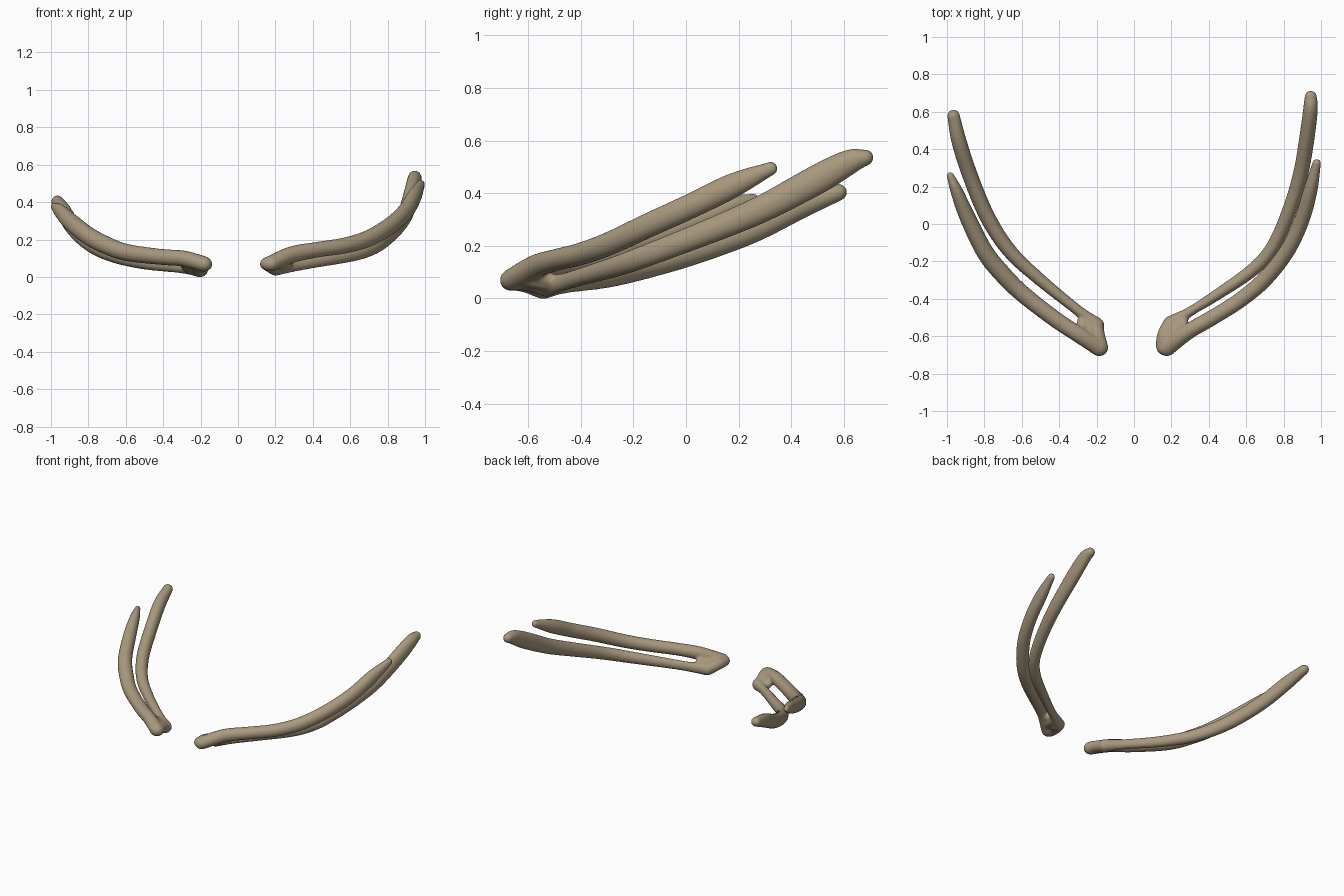
import bpy, bmesh, math
from mathutils import Vector

bone = bpy.data.materials.new("tan_bone")
bone.diffuse_color = (0.40, 0.32, 0.21, 1)
SIDES, STEPS = 20, 6


def spline(pts):
    """Catmull-Rom through points of (x, y, z, side radius, upright radius)."""
    p = [Vector(q) for q in pts]
    p = [2 * p[0] - p[1]] + p + [2 * p[-1] - p[-2]]
    out = []
    for i in range(1, len(p) - 2):
        a, b, c, d = p[i - 1:i + 3]
        for k in range(STEPS):
            t = k / STEPS
            out.append(0.5 * (2 * b + (c - a) * t + (2 * a - 5 * b + 4 * c - d) * t * t
                              + (3 * b - a - 3 * c + d) * t ** 3))
    return out + [p[-2]]


def sweep(bm, pts):
    """Oval tube with rounded ends along a smooth path."""
    path = spline(pts)
    pos = [Vector(q[:3]) for q in path]
    n = len(path)
    rings = []

    def ring(c, tan, a, b):
        side = tan.cross(Vector((0, 0, 1))).normalized()
        up = side.cross(tan).normalized()
        rings.append([bm.verts.new(c + side * a * math.cos(2 * math.pi * k / SIDES)
                                   + up * b * math.sin(2 * math.pi * k / SIDES))
                      for k in range(SIDES)])

    for i in range(n):
        tan = (pos[min(i + 1, n - 1)] - pos[max(i - 1, 0)]).normalized()
        a, b = path[i][3], path[i][4]
        caps = [math.radians(d) for d in (80, 60, 40, 20)]
        if i == 0:
            for t in caps:
                ring(pos[i] - tan * a * math.sin(t), tan, a * math.cos(t), b * math.cos(t))
        ring(pos[i], tan, a, b)
        if i == n - 1:
            for t in reversed(caps):
                ring(pos[i] + tan * a * math.sin(t), tan, a * math.cos(t), b * math.cos(t))
    for r, s in zip(rings, rings[1:]):
        for k in range(SIDES):
            bm.faces.new((r[k], r[(k + 1) % SIDES], s[(k + 1) % SIDES], s[k]))
    bm.faces.new(rings[0][::-1])
    bm.faces.new(rings[-1])


def rib_pair(name, *paths):
    """Fuse several tubes into one smooth forked rib."""
    bm = bmesh.new()
    for p in paths:
        sweep(bm, p)
    bmesh.ops.recalc_face_normals(bm, faces=bm.faces)
    me = bpy.data.meshes.new(name)
    bm.to_mesh(me)
    bm.free()
    me.materials.append(bone)
    ob = bpy.data.objects.new(name, me)
    bpy.context.collection.objects.link(ob)
    rm = ob.modifiers.new("fuse", 'REMESH')
    rm.mode = 'VOXEL'
    rm.voxel_size = 0.007
    rm.use_smooth_shade = True
    sm = ob.modifiers.new("soften", 'SMOOTH')
    sm.factor, sm.iterations = 0.5, 8


# right side: upper short rib, lower long rib, joining knob and web
rib_pair("right_forked_rib",
         [(.175, -.66, .072, .048, .042), (.29, -.575, .12, .043, .045), (.42, -.50, .145, .042, .042),
          (.57, -.405, .168, .042, .043), (.70, -.295, .207, .043, .045), (.818, -.145, .277, .042, .047),
          (.897, .02, .352, .041, .048), (.943, .18, .43, .038, .047), (.977, .325, .495, .023, .026)],
         [(.20, -.53, .048, .041, .042), (.30, -.468, .062, .026, .034), (.41, -.400, .082, .029, .034),
          (.61, -.265, .122, .035, .040), (.715, -.163, .158, .037, .043), (.783, -.045, .203, .038, .045),
          (.853, .135, .274, .040, .049), (.898, .3, .346, .041, .053), (.930, .5, .453, .041, .057),
          (.944, .62, .518, .039, .048), (.945, .68, .535, .033, .032)],
         [(.165, -.655, .07, .048, .038), (.17, -.60, .068, .048, .04), (.20, -.535, .05, .046, .042)],
         [(.215, -.63, .085, .04, .036), (.24, -.53, .062, .042, .034)],
         [(.265, -.58, .10, .03, .032), (.26, -.51, .066, .03, .028)])

# left side: same build, slightly shorter and flatter
rib_pair("left_forked_rib",
         [(-.185, -.66, .07, .048, .042), (-.29, -.595, .098, .044, .043), (-.42, -.51, .108, .044, .043),
          (-.60, -.37, .132, .046, .046), (-.71, -.26, .172, .048, .048), (-.80, -.145, .22, .047, .049),
          (-.892, .04, .292, .043, .048), (-.95, .18, .35, .033, .040), (-.983, .26, .378, .019, .022)],
         [(-.20, -.54, .040, .041, .042), (-.30, -.462, .053, .029, .034), (-.50, -.30, .078, .034, .038),
          (-.66, -.15, .118, .039, .043), (-.78, .03, .175, .042, .047), (-.873, .25, .258, .042, .049),
          (-.935, .44, .352, .041, .047), (-.965, .578, .403, .034, .033)],
         [(-.185, -.655, .07, .046, .038), (-.20, -.60, .06, .046, .04), (-.205, -.545, .040, .042, .042)],
         [(-.235, -.62, .08, .04, .036), (-.25, -.535, .052, .042, .034)],
         [(-.28, -.58, .085, .03, .032), (-.275, -.52, .058, .03, .028)])
